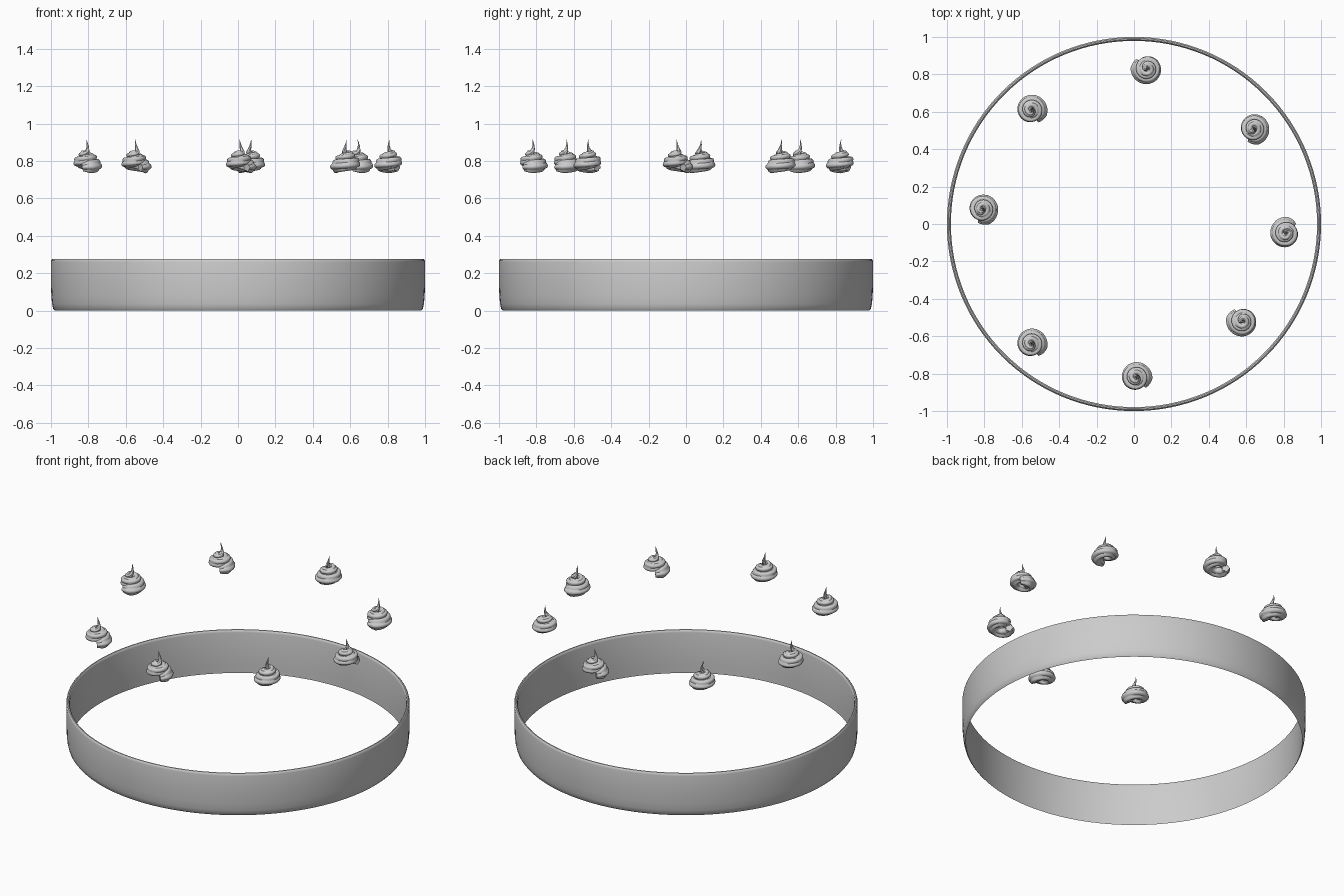
import bpy, bmesh
from math import sin, cos, pi, radians
from mathutils import Vector

cube = bpy.data.objects.get("Cube")
if cube:
    bpy.data.objects.remove(cube)

grey = bpy.data.materials.new("plain_grey")
grey.use_nodes = True
colour = (0.6, 0.6, 0.6, 1)
grey.diffuse_color = colour
grey.node_tree.nodes["Principled BSDF"].inputs["Base Color"].default_value = colour


def loft(name, rings, closed):
    """Skin a list of equal point loops; closed joins last to first, else caps."""
    bm = bmesh.new()
    loops = [[bm.verts.new(p) for p in ring] for ring in rings]
    n = len(loops[0])
    pairs = list(zip(loops, loops[1:]))
    if closed:
        pairs.append((loops[-1], loops[0]))
    for a, b in pairs:
        for i in range(n):
            j = (i + 1) % n
            bm.faces.new((a[i], a[j], b[j], b[i]))
    if not closed:
        bm.faces.new(loops[0])
        bm.faces.new(loops[-1])
    bmesh.ops.recalc_face_normals(bm, faces=bm.faces)
    mesh = bpy.data.meshes.new(name)
    bm.to_mesh(mesh)
    bm.free()
    mesh.materials.append(grey)
    return add_object(name, mesh)


def add_object(name, mesh):
    obj = bpy.data.objects.new(name, mesh)
    bpy.context.collection.objects.link(obj)
    return obj


def smooth(obj, angle):
    bpy.ops.object.select_all(action="DESELECT")
    obj.select_set(True)
    bpy.context.view_layer.objects.active = obj
    bpy.ops.object.shade_smooth_by_angle(angle=radians(angle))


# Thin open band, rounded inwards at the foot and at the rim
profile = [(0.98, 0.0), (0.988, 0.01), (0.994, 0.035), (0.998, 0.08), (1.0, 0.14),
           (1.0, 0.26), (0.998, 0.27), (0.993, 0.275), (0.986, 0.275),
           (0.981, 0.27), (0.979, 0.26), (0.979, 0.06)]
SIDES = 128
band = loft("round_band", [[(r * cos(2 * pi * k / SIDES), r * sin(2 * pi * k / SIDES), z)
                            for r, z in profile] for k in range(SIDES)], True)
smooth(band, 40)


# Piped swirl: a ridged rope that coils upwards and ends in a bent tip
def coil(t):
    turn = 2 * pi * 2.4 * t
    radius = 0.054 * (1 - t) ** 0.75
    lift = 0.034 + 0.088 * t + 0.06 * max(0, (t - 0.8) / 0.2) ** 2
    return Vector((radius * cos(turn), radius * sin(turn), lift))


STEPS, LOBES, POINTS = 80, 5, 30
rings = []
for s in range(STEPS + 1):
    t = s / STEPS
    along = (coil(min(1, t + 0.01)) - coil(max(0, t - 0.01))).normalized()
    out = coil(t).copy()
    out.z = 0
    out = out.normalized() if out.length > 1e-4 else Vector((cos(4.8 * pi), sin(4.8 * pi), 0))
    out = (out - along * out.dot(along)).normalized()
    up = along.cross(out)
    size = 0.038 * (1 - 0.5 * t) * min(1, 0.6 + 8 * t)
    size *= min(1, 0.04 + (1 - t) / 0.22)
    loop = []
    for k in range(POINTS):
        a = 2 * pi * k / POINTS
        ridge = 0.76 + 0.24 * abs(cos(LOBES * (a - 1.5 * t) / 2))
        loop.append(coil(t) + (out * cos(a) + up * sin(a)) * size * ridge)
    rings.append(loop)
swirl = loft("swirl_1", rings, False)
smooth(swirl, 35)

# Ring of swirls: x, y and the heading of each rope's loose end
places = [(0.07, 0.83, 135), (0.64, 0.51, 243), (0.81, -0.05, 40), (0.58, -0.52, 122),
          (0.01, -0.82, -48), (-0.55, -0.64, -60), (-0.81, 0.08, 250), (-0.55, 0.61, -62)]
for i, (x, y, heading) in enumerate(places):
    obj = swirl if i == 0 else add_object(f"swirl_{i + 1}", swirl.data)
    obj.location = (x, y, 0.732)
    obj.rotation_euler.z = radians(heading)
